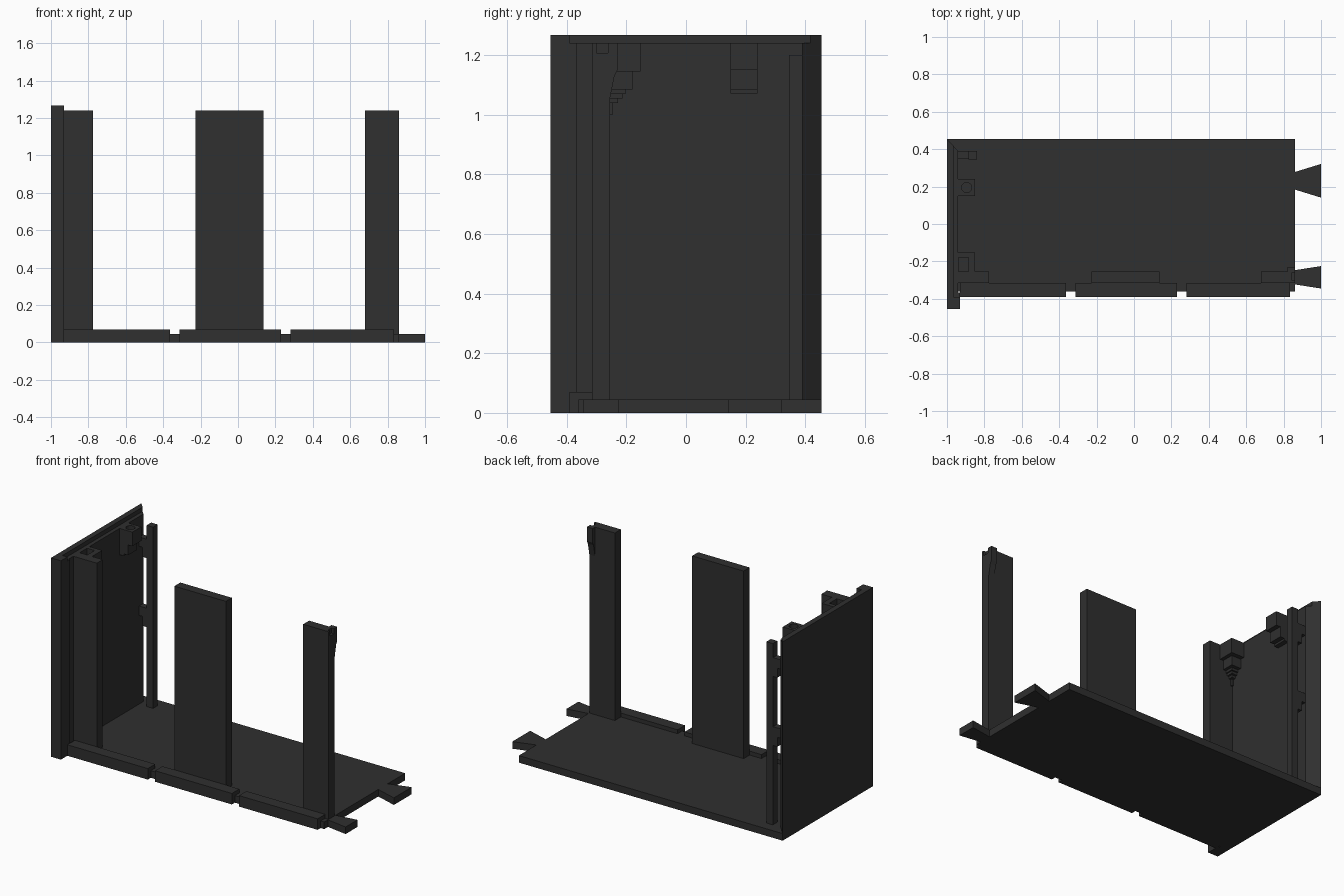
import bpy, bmesh, math
from mathutils import Vector

if "Cube" in bpy.data.objects:
    bpy.data.objects.remove(bpy.data.objects["Cube"])

# single flat colour
mat = bpy.data.materials.new("charcoal")
mat.diffuse_color = (0.029, 0.029, 0.029, 1)
mat.use_nodes = True
mat.node_tree.nodes["Principled BSDF"].inputs["Base Color"].default_value = mat.diffuse_color


def prism(name, pts, axis, lo, hi):
    """Extrude a closed 2D profile along an axis: 'z' takes (x, y), 'x' takes (y, z), 'y' takes (x, z)."""
    put = {"z": lambda a, b, t: (a, b, t),
           "x": lambda a, b, t: (t, a, b),
           "y": lambda a, b, t: (a, t, b)}[axis]
    bm = bmesh.new()
    face = bm.faces.new([bm.verts.new(put(a, b, lo)) for a, b in pts])
    ext = bmesh.ops.extrude_face_region(bm, geom=[face])
    moved = [g for g in ext["geom"] if isinstance(g, bmesh.types.BMVert)]
    bmesh.ops.translate(bm, verts=moved, vec=Vector(put(0, 0, hi - lo)))
    bmesh.ops.recalc_face_normals(bm, faces=bm.faces)
    me = bpy.data.meshes.new(name)
    bm.to_mesh(me)
    bm.free()
    me.materials.append(mat)
    ob = bpy.data.objects.new(name, me)
    bpy.context.collection.objects.link(ob)
    return ob


def box(name, x0, x1, y0, y1, z0, z1):
    return prism(name, [(x0, y0), (x1, y0), (x1, y1), (x0, y1)], "z", z0, z1)


def circle(cx, cy, r, n=20):
    return [(cx + r * math.cos(2 * math.pi * i / n),
             cy + r * math.sin(2 * math.pi * i / n)) for i in range(n)]


def cut(ob, cutter):
    mod = ob.modifiers.new("cut", "BOOLEAN")
    mod.object = cutter
    mod.solver = "EXACT"
    cutter.hide_render = True
    cutter.hide_viewport = True


FLOOR = 0.045
TOP = 1.24

# floor slab, flared connector tabs and front kerb
box("floor", -1, 0.86, -0.36, 0.455, 0, FLOOR)
for name, y, a, b in (("rear_tab", 0.231, 0.047, 0.09), ("front_tab", -0.285, 0.038, 0.06)):
    prism(name, [(0.86, y - a), (1, y - b), (1, y + b), (0.86, y + a)], "z", 0, FLOOR)
for x0, x1 in ((-0.93, -0.363), (-0.312, 0.23), (0.28, 0.835)):
    box("front_kerb", x0, x1, -0.39, -0.315, 0, 0.07)

# end wall with chamfered back edge, raised lip and front post
prism("end_wall", [(-1, -0.39), (-0.94, -0.39), (-0.94, 0.39), (-1, 0.455)], "z", 0, TOP)
prism("wall_lip", [(-1, -0.39), (-0.965, -0.39), (-0.965, 0.417), (-1, 0.455)], "z", TOP, 1.267)
box("front_post", -1, -0.93, -0.455, -0.39, 0, 1.267)
box("post_return", -0.97, -0.93, -0.39, -0.365, 0, TOP)

# upright front panels
for name, x0, x1 in (("left_panel", -0.97, -0.775), ("middle_panel", -0.228, 0.135)):
    box(name, x0, x1, -0.315, -0.255, 0.03, TOP)
right_panel = box("right_panel", 0.68, 0.86, -0.315, -0.255, 0.03, TOP)
cut(right_panel, box("panel_notch_cutter", 0.842, 0.9, -0.30, -0.262, 1.207, 1.3))

# tapered catch behind the right panel
prism("panel_catch", [(-0.26, TOP), (-0.23, TOP), (-0.23, 1.15), (-0.24, 1.13),
                      (-0.256, 1.05), (-0.26, 1.04)], "x", 0.82, 0.86)

# stepped corbel with a square socket, in the corner of the wall and left panel
corbel = box("corbel_top", -0.945, -0.85, -0.26, -0.153, 1.145, TOP)
cut(corbel, box("socket_cutter", -0.938, -0.885, -0.254, -0.18, 1.165, 1.3))
steps = ((1.145, 1.085, 0.078), (1.085, 1.07, 0.055), (1.07, 1.055, 0.045),
         (1.055, 1.04, 0.03), (1.04, 1.0, 0.014))
for z1, z0, d in steps:
    box("corbel_step", -0.945, -0.94 + d * 0.85, -0.26, -0.258 + d, z0, z1)

# round socket bracket on the wall, stepped underneath
socket = box("round_socket", -0.945, -0.85, 0.15, 0.24, 1.15, TOP)
cut(socket, prism("round_hole_cutter", circle(-0.895, 0.195, 0.027), "z", 1.165, 1.3))
box("socket_step", -0.945, -0.88, 0.15, 0.24, 1.085, 1.15)
box("socket_foot", -0.945, -0.91, 0.15, 0.24, 1.072, 1.085)

# standing pole held off the wall by two stepped brackets
box("pole", -0.885, -0.84, 0.345, 0.39, 0.03, 1.2)
for z in (1.11, 0.67):
    prism("pole_bracket", [(-0.95, z), (-0.88, z), (-0.88, z - 0.12),
                           (-0.915, z - 0.12), (-0.915, z - 0.06), (-0.95, z - 0.06)],
          "y", 0.347, 0.388)
